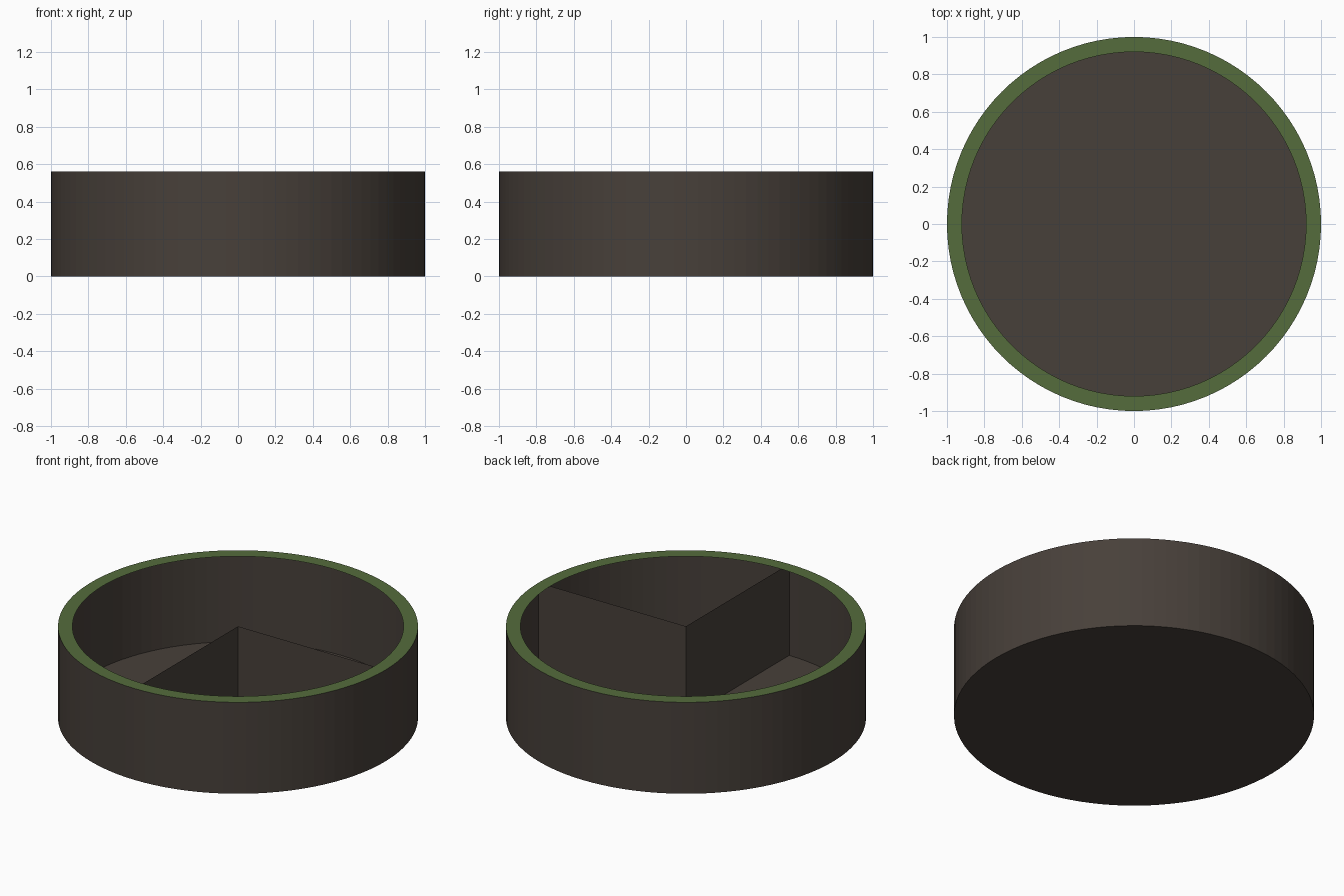
import bpy, bmesh, math
from mathutils import Vector

if "Cube" in bpy.data.objects:
    bpy.data.objects.remove(bpy.data.objects["Cube"], do_unlink=True)

RADIUS, LIP_RADIUS, HEIGHT, SIDES = 1.0, 0.92, 0.56, 96


def material(name, color):
    mat = bpy.data.materials.new(name)
    mat.use_nodes = True
    mat.diffuse_color = color
    mat.node_tree.nodes["Principled BSDF"].inputs["Base Color"].default_value = color
    return mat


brown = material("dark brown", (0.064, 0.051, 0.042, 1))
green = material("moss green", (0.09, 0.15, 0.046, 1))


def circle(bm, radius, z):
    return [bm.verts.new((radius * math.cos(math.tau * i / SIDES),
                          radius * math.sin(math.tau * i / SIDES), z))
            for i in range(SIDES)]


def bridge(bm, lower, upper):
    for i in range(SIDES):
        j = (i + 1) % SIDES
        bm.faces.new((lower[i], lower[j], upper[j], upper[i]))


def finish(bm, name, mat):
    mesh = bpy.data.meshes.new(name)
    bm.to_mesh(mesh)
    bm.free()
    mesh.materials.append(mat)
    obj = bpy.data.objects.new(name, mesh)
    bpy.context.collection.objects.link(obj)
    return obj


# Thin outer wall
bm = bmesh.new()
bridge(bm, circle(bm, RADIUS, 0), circle(bm, RADIUS, HEIGHT))
finish(bm, "outer_wall", brown)

# Floor disc
bm = bmesh.new()
bm.faces.new(list(reversed(circle(bm, RADIUS, 0))))
finish(bm, "floor", brown)

# Flat ring lying on the top edge
bm = bmesh.new()
bridge(bm, circle(bm, RADIUS, HEIGHT), circle(bm, LIP_RADIUS, HEIGHT))
finish(bm, "rim", green)

# Two thin partitions that close off one quarter
for name, direction in (("side_partition", (1, 0, 0)), ("front_partition", (0, -1, 0))):
    bm = bmesh.new()
    end, up = Vector(direction) * RADIUS, Vector((0, 0, HEIGHT))
    corners = (Vector(), end, end + up, up)
    bm.faces.new([bm.verts.new(c) for c in corners])
    finish(bm, name, brown)
